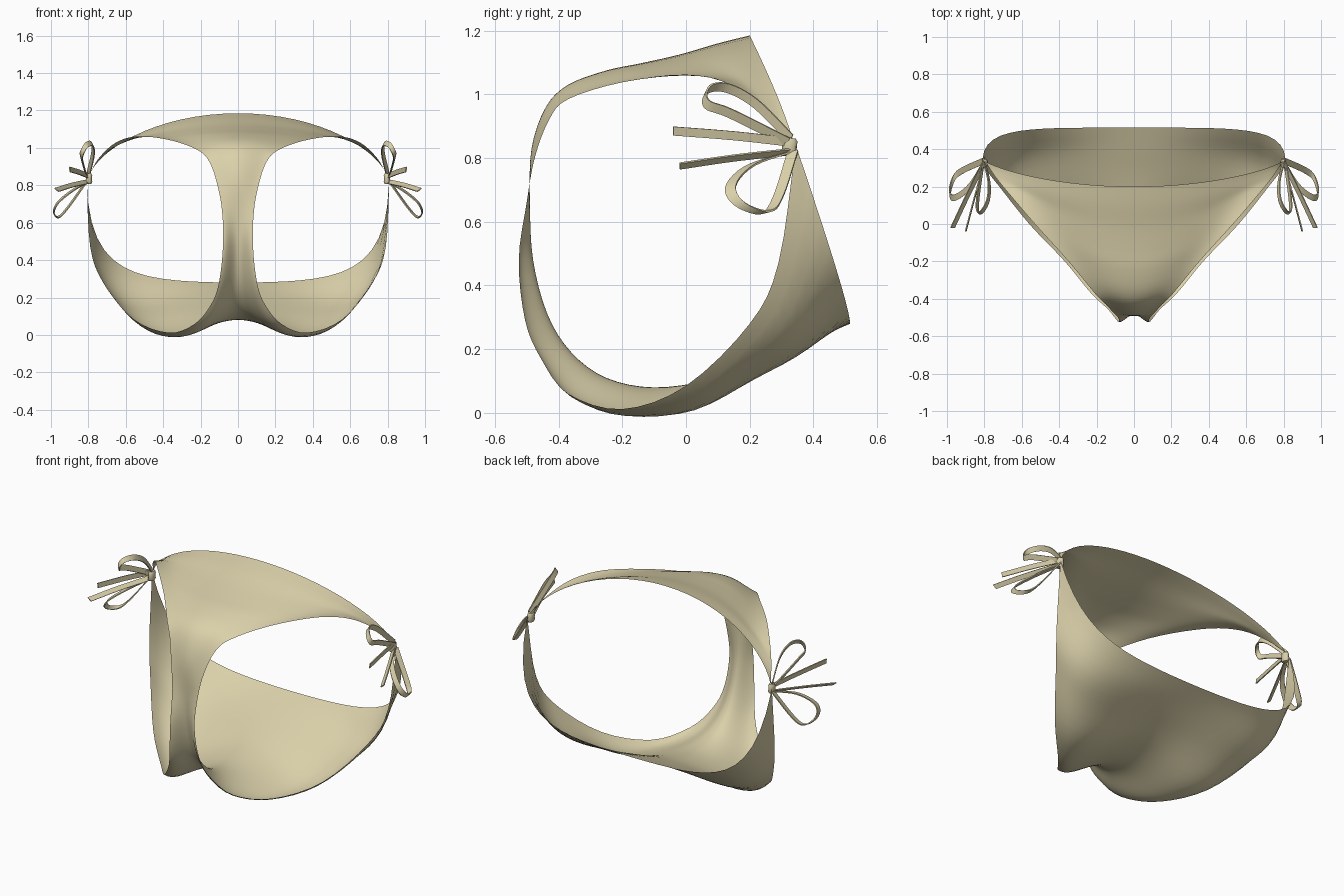
import bpy, bmesh, math
from mathutils import Vector

if "Cube" in bpy.data.objects:
    bpy.data.objects.remove(bpy.data.objects["Cube"])

cloth = bpy.data.materials.new("sand_cloth")
cloth.diffuse_color = (0.70, 0.63, 0.40, 1)
cloth.use_nodes = True
cloth.node_tree.nodes["Principled BSDF"].inputs["Base Color"].default_value = cloth.diffuse_color

# Cross-sections: centre (y, z), midway (x, y, z), leg edge (x, y, z)
front_panel = [
    (.20, 1.185, .50, .245, 1.09, .795, .335, .86),
    (.10, 1.16, .46, .16, 1.09, .74, .25, .95),
    (-.02, 1.125, .38, .06, 1.088, .65, .14, 1.03),
    (-.14, 1.098, .30, -.07, 1.077, .53, .0, 1.062),
    (-.25, 1.075, .20, -.215, 1.06, .35, -.20, 1.038),
    (-.37, 1.03, .11, -.36, 1.02, .21, -.37, .985),
    (-.44, .96, .08, -.435, .945, .15, -.43, .92),
    (-.485, .83, .055, -.48, .82, .11, -.475, .80),
    (-.49, .66, .045, -.495, .66, .085, -.50, .66),
]
back_panel = [
    (-.48, .48, .038, -.50, .48, .08, -.525, .48),
    (-.435, .31, .045, -.46, .30, .10, -.505, .29),
    (-.36, .19, .07, -.39, .165, .14, -.455, .17),
    (-.25, .11, .12, -.29, .07, .23, -.37, .06),
    (-.10, .08, .20, -.14, .025, .37, -.20, .012),
    (.08, .105, .28, .05, .035, .56, .0, .085),
    (.25, .165, .38, .22, .11, .72, .20, .28),
    (.40, .23, .47, .38, .20, .79, .29, .47),
    (.515, .28, .55, .505, .335, .81, .345, .84),
]


def spline(points, steps):
    """Catmull-Rom samples through the points."""
    p = [2 * points[0] - points[1]] + points + [2 * points[-1] - points[-2]]
    out = []
    for i in range(1, len(p) - 2):
        a, b, c, d = p[i - 1:i + 3]
        for k in range(steps):
            t = k / steps
            out.append(.5 * (2 * b + (c - a) * t + (2 * a - 5 * b + 4 * c - d) * t * t
                             + (3 * b - a - 3 * c + d) * t ** 3))
    return out + [points[-1]]


def section(c, m, e, u):
    """Mirror-symmetric curve through centre, midpoint and edge."""
    a = (8 * m.x - e.x) / 3
    x = a * u + (e.x - a) * u ** 3
    dm, de = m - c, e - c
    b = (16 * dm - de) / 3
    v = c + b * u ** 2 + (de - b) * u ** 4
    return Vector((x, v.y, v.z))


def make(name, rows, closed=False):
    bm = bmesh.new()
    grid = [[bm.verts.new(p) for p in row] for row in rows]
    n = len(grid[0])
    for r, s in zip(grid, grid[1:]):
        for j in range(n if closed else n - 1):
            k = (j + 1) % n
            bm.faces.new((r[j], s[j], s[k], r[k]))
    if closed:
        bm.faces.new(grid[0])
        bm.faces.new(grid[-1][::-1])
        bmesh.ops.recalc_face_normals(bm, faces=bm.faces)
    me = bpy.data.meshes.new(name)
    bm.to_mesh(me)
    bm.free()
    me.materials.append(cloth)
    ob = bpy.data.objects.new(name, me)
    bpy.context.collection.objects.link(ob)
    bpy.context.view_layer.objects.active = ob
    ob.select_set(True)
    bpy.ops.object.shade_smooth_by_angle(angle=math.radians(50))
    ob.select_set(False)
    return ob


# Fabric sheet lofted from the front waist, through the crotch, to the back waist
st = front_panel + back_panel
centre = spline([Vector((0, s[0], s[1])) for s in st], 4)
middle = spline([Vector(s[2:5]) for s in st], 4)
edge = spline([Vector(s[5:8]) for s in st], 4)
N = 14
make("fabric_sheet", [[section(c, m, e, j / N) for j in range(-N, N + 1)]
                      for c, m, e in zip(centre, middle, edge)])


def ribbon(name, pts, width, side, thick=.006):
    """Flat strap swept along a path, with its width along a fixed direction."""
    path = spline([Vector(p) for p in pts], 5)
    w = Vector(width) / 2
    rows = []
    for i, p in enumerate(path):
        t = path[min(i + 1, len(path) - 1)] - path[max(i - 1, 0)]
        n = t.cross(w).normalized() * thick / 2
        rows.append([Vector((side * q.x, q.y, q.z))
                     for q in (p - w - n, p + w - n, p + w + n, p - w + n)])
    make(name, rows, True)


# Side bows: two loops, two tails and a knot on each hip
for side, tag in ((1, "right"), (-1, "left")):
    ribbon(tag + "_upper_loop",
           [(.80, .33, .86), (.775, .22, .97), (.78, .13, 1.02), (.81, .07, 1.015),
            (.835, .065, .97), (.835, .14, .94), (.81, .32, .85)],
           (.012, .012, .026), side)
    ribbon(tag + "_lower_loop",
           [(.80, .33, .82), (.88, .20, .775), (.96, .14, .71), (.985, .17, .655),
            (.96, .25, .63), (.91, .29, .68), (.81, .335, .82)],
           (.004, .034, .008), side)
    ribbon(tag + "_upper_tail",
           [(.80, .33, .85), (.85, .15, .87), (.90, -.04, .885)], (.004, 0, .028), side)
    ribbon(tag + "_lower_tail",
           [(.80, .33, .82), (.89, .15, .80), (.97, -.02, .775)], (.022, 0, .018), side)
    # Knot as a small pinched barrel
    rings = []
    for z, r in ((.808, .018), (.818, .024), (.836, .022), (.852, .024), (.862, .018)):
        rings.append([Vector((side * (.797 + .75 * r * math.cos(a)), .325 + 1.1 * r * math.sin(a), z))
                      for a in (k * math.tau / 10 for k in range(10))])
    make(tag + "_knot", rings, True)
